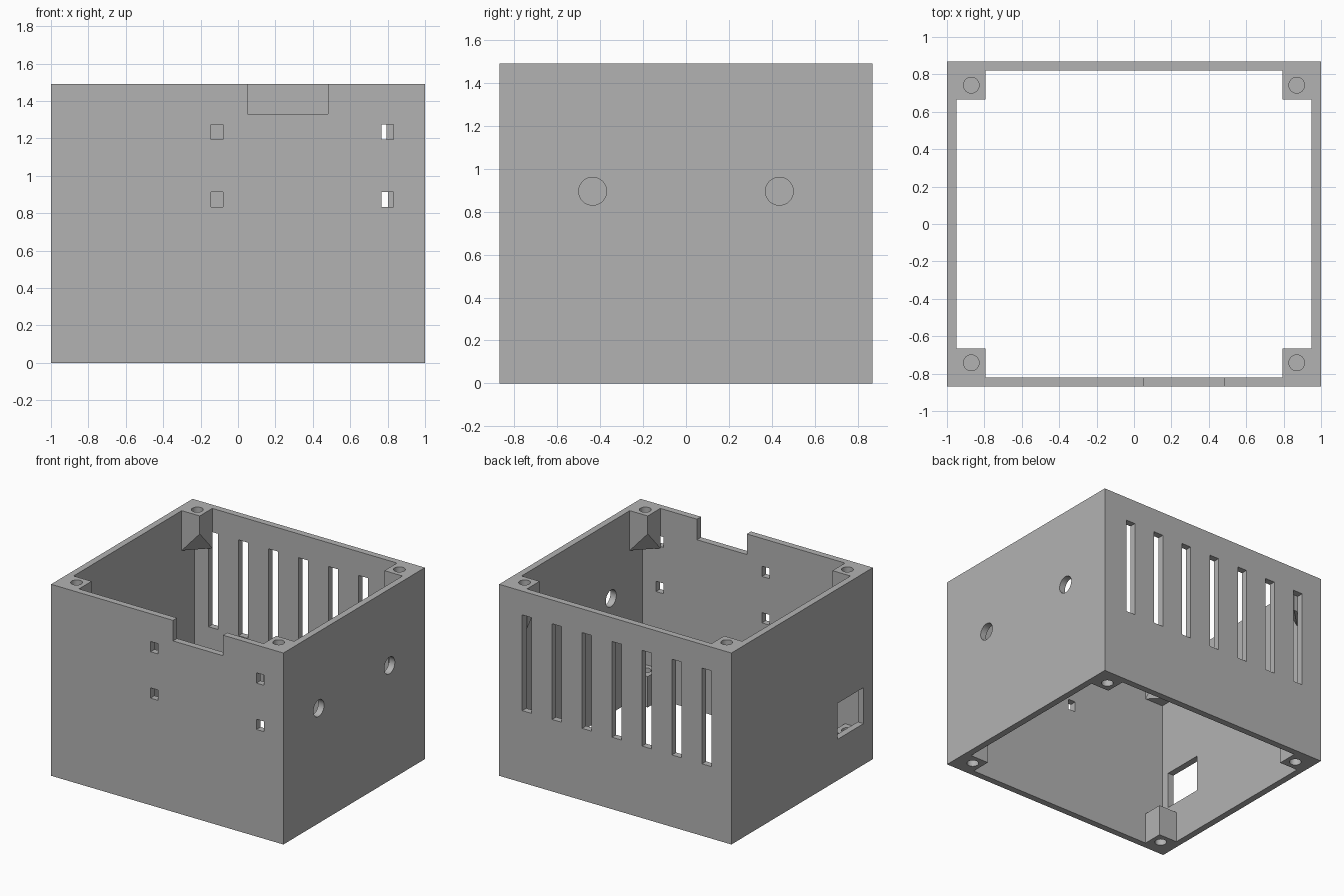
import bpy, bmesh
from mathutils import Matrix

if "Cube" in bpy.data.objects:
    bpy.data.objects.remove(bpy.data.objects["Cube"], do_unlink=True)

HX, HY, H, T = 1.0, 0.87, 1.49, 0.05      # half width, half depth, height, wall
BX, BY = 0.795, 0.665                     # inner corner of the screw posts
SIDES = [(sx, sy) for sx in (-1, 1) for sy in (-1, 1)]

grey = bpy.data.materials.new("plain_grey")
grey.use_nodes = True
COLOR = (0.45, 0.45, 0.45, 1)
grey.diffuse_color = COLOR
grey.node_tree.nodes["Principled BSDF"].inputs["Base Color"].default_value = COLOR


def box(bm, x, y, z):
    """Add a box spanning three (low, high) ranges; return its vertices."""
    spans = [sorted(r) for r in (x, y, z)]
    verts = bmesh.ops.create_cube(bm, size=1)["verts"]
    for v in verts:
        v.co = [r[1] if c > 0 else r[0] for r, c in zip(spans, v.co)]
    return verts


def cylinder(bm, centre, radius, depth, turn=Matrix.Identity(4)):
    bmesh.ops.create_cone(bm, cap_ends=True, segments=32, radius1=radius, radius2=radius,
                          depth=depth, matrix=Matrix.Translation(centre) @ turn)


def make(name, bm):
    bmesh.ops.recalc_face_normals(bm, faces=bm.faces)
    mesh = bpy.data.meshes.new(name)
    bm.to_mesh(mesh)
    bm.free()
    mesh.materials.append(grey)
    ob = bpy.data.objects.new(name, mesh)
    bpy.context.collection.objects.link(ob)
    return ob


def combine(body, tool, operation):
    """Apply a boolean and remove the helper."""
    tool.hide_render = True
    mod = body.modifiers.new(operation, "BOOLEAN")
    mod.operation, mod.solver, mod.object = operation, "EXACT", tool
    graph = bpy.context.evaluated_depsgraph_get()
    mesh = bpy.data.meshes.new_from_object(body.evaluated_get(graph))
    body.modifiers.clear()
    body.data = mesh
    bpy.data.objects.remove(tool, do_unlink=True)


# Open-ended rectangular shell
bm = bmesh.new()
box(bm, (-HX, HX), (-HY, HY), (0, H))
body = make("enclosure", bm)
bm = bmesh.new()
box(bm, (-HX + T, HX - T), (-HY + T, HY - T), (-0.1, H + 0.1))
combine(body, make("inner_void", bm), "DIFFERENCE")

# Screw posts: plain at the bottom, with a bevelled underside at the top
bm = bmesh.new()
for sx, sy in SIDES:
    x, y = (sx * BX, sx * (HX - T)), (sy * BY, sy * (HY - T))
    box(bm, x, y, (0, 0.24))
    verts = box(bm, x, y, (1.18, H))
    low = [v for v in verts if v.co.z < 1.2]
    tip = min(low, key=lambda v: abs(v.co.x) + abs(v.co.y))
    far = max(low, key=lambda v: abs(v.co.x) + abs(v.co.y))
    bmesh.ops.connect_verts(bm, verts=[v for v in low if v not in (tip, far)])
    tip.co.z = 1.35
combine(body, make("screw_posts", bm), "UNION")

# Openings through the walls and screw holes in the posts
bm = bmesh.new()
for i in range(7):                                        # back vent slots
    x = 0.761 - 0.258 * i
    box(bm, (x - 0.04, x + 0.04), (HY - T, HY + 0.1), (0.56, 1.305))
for x in (-0.112, 0.80):                                  # front mounting holes
    for z in (0.873, 1.234):
        box(bm, (x - 0.032, x + 0.032), (-HY - 0.1, -HY + T), (z - 0.04, z + 0.04))
box(bm, (0.05, 0.48), (-HY - 0.1, -HY + T + 0.02), (1.33, H + 0.1))   # front notch
box(bm, (-HX - 0.1, -HX + T), (-0.755, -0.435), (0.32, 0.60))  # side window
for y in (-0.435, 0.435):                                 # round side holes
    cylinder(bm, (HX, y, 0.895), 0.065, 0.2, Matrix.Rotation(1.5708, 4, "Y"))
for sx, sy in SIDES:                                      # screw holes
    cylinder(bm, (sx * 0.87, sy * 0.742, H), 0.042, 0.4)
    cylinder(bm, (sx * 0.87, sy * 0.742, 0.1), 0.042, 0.4)
combine(body, make("openings", bm), "DIFFERENCE")

# Smooth round holes, crisp edges elsewhere
bpy.ops.object.select_all(action="DESELECT")
body.select_set(True)
bpy.context.view_layer.objects.active = body
bpy.ops.object.shade_smooth_by_angle(angle=0.5)
